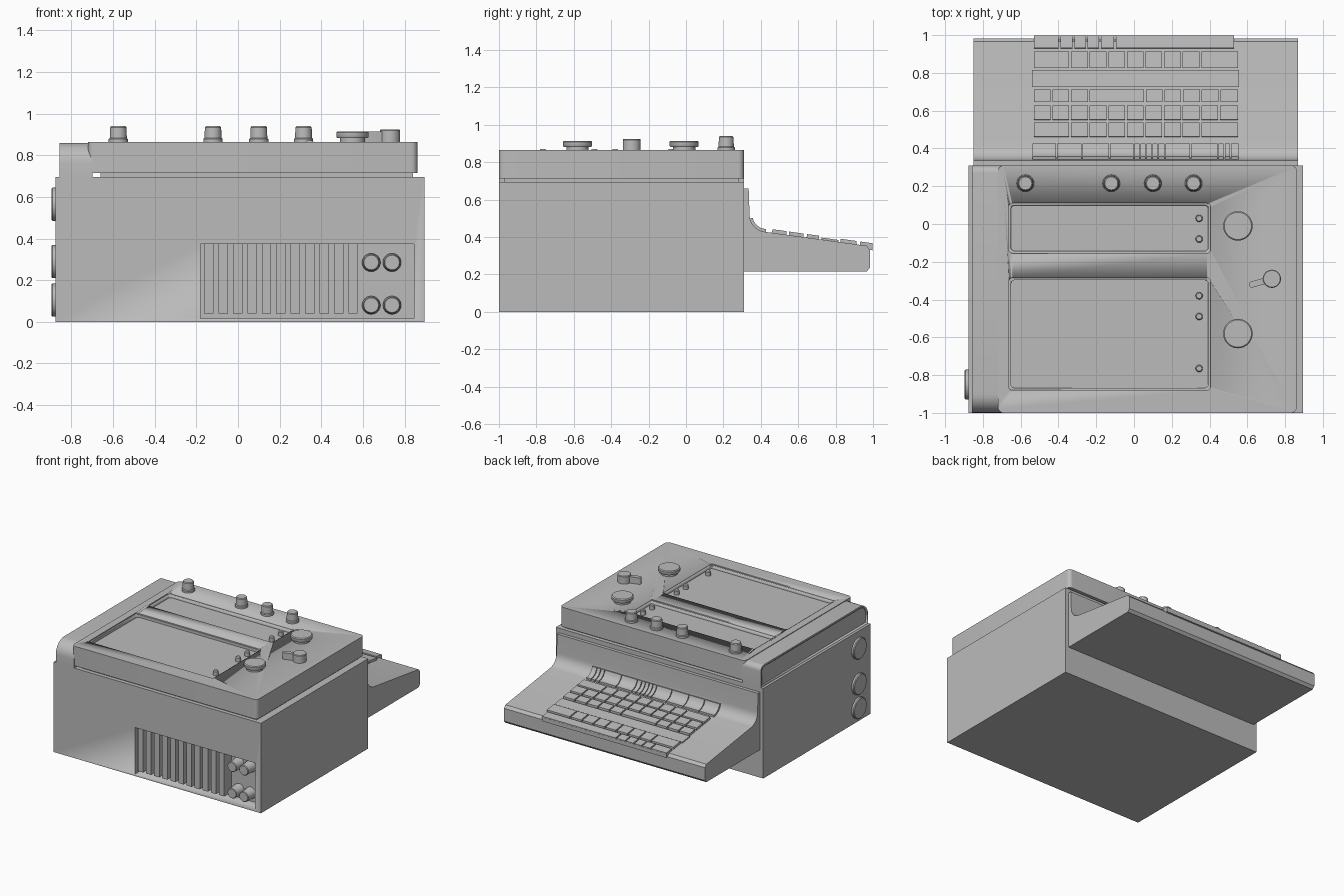
import bpy, bmesh, math
from mathutils import Vector, Matrix

if "Cube" in bpy.data.objects:
    bpy.data.objects.remove(bpy.data.objects["Cube"])

GREY = (0.5, 0.5, 0.5, 1)
mat = bpy.data.materials.new("plain grey")
mat.use_nodes = True
mat.diffuse_color = GREY
mat.node_tree.nodes["Principled BSDF"].inputs["Base Color"].default_value = GREY


def finish(name, bm, smooth=True):
    bmesh.ops.recalc_face_normals(bm, faces=bm.faces)
    me = bpy.data.meshes.new(name)
    bm.to_mesh(me)
    bm.free()
    me.materials.append(mat)
    ob = bpy.data.objects.new(name, me)
    bpy.context.collection.objects.link(ob)
    bpy.ops.object.select_all(action='DESELECT')
    bpy.context.view_layer.objects.active = ob
    ob.select_set(True)
    if smooth:
        bpy.ops.object.shade_smooth_by_angle(angle=math.radians(35))
    return ob


def add_box(bm, x, y, z):
    """Box from (low, high) ranges; returns its vertices."""
    size = Matrix.Diagonal((x[1] - x[0], y[1] - y[0], z[1] - z[0], 1))
    mid = Matrix.Translation((sum(x) / 2, sum(y) / 2, sum(z) / 2))
    return bmesh.ops.create_cube(bm, size=1, matrix=mid @ size)["verts"]


def box(name, x, y, z, radius=0):
    """Box with optionally rounded vertical edges."""
    bm = bmesh.new()
    add_box(bm, x, y, z)
    if radius:
        edges = [e for e in bm.edges if abs(e.verts[0].co.z - e.verts[1].co.z) > 1e-5]
        bmesh.ops.bevel(bm, geom=edges, offset=radius, segments=6, profile=0.5, affect='EDGES')
    return finish(name, bm)


def extrude_x(name, profile, x0, x1):
    """Side profile of (y, z) points extruded along x."""
    bm = bmesh.new()
    face = bm.faces.new([bm.verts.new((x0, y, z)) for y, z in profile])
    new = bmesh.ops.extrude_face_region(bm, geom=[face])["geom"]
    bmesh.ops.translate(bm, vec=(x1 - x0, 0, 0),
                        verts=[v for v in new if isinstance(v, bmesh.types.BMVert)])
    return finish(name, bm)


def knob(name, base, axis, rings, sides=32):
    """Turned part: rings of (radius, height) along an axis."""
    bm = bmesh.new()
    rot = Vector((0, 0, 1)).rotation_difference(Vector(axis)).to_matrix()
    loops = []
    for r, h in rings:
        angles = [2 * math.pi * i / sides for i in range(sides)]
        loops.append([bm.verts.new(Vector(base) + rot @ Vector((r * math.cos(a), r * math.sin(a), h)))
                      for a in angles])
    for a, b in zip(loops, loops[1:]):
        for i in range(sides):
            j = (i + 1) % sides
            bm.faces.new((a[i], a[j], b[j], b[i]))
    bm.faces.new(loops[0])
    bm.faces.new(loops[-1])
    return finish(name, bm)


def cut(target, cutter):
    mod = target.modifiers.new("cut", 'BOOLEAN')
    mod.operation = 'DIFFERENCE'
    mod.object = cutter
    bpy.context.view_layer.objects.active = target
    bpy.ops.object.modifier_apply(modifier=mod.name)
    bpy.data.objects.remove(cutter)


def arc(cy, cz, r, a0, a1, n=8):
    steps = [math.radians(a0 + (a1 - a0) * i / n) for i in range(n + 1)]
    return [(cy + r * math.cos(a), cz + r * math.sin(a)) for a in steps]


# Main body with the recessed vent bay on the front
body = box("body", (-0.877, 0.896), (-1, 0.31), (0, 0.695))
cut(body, box("vent_cutter", (-0.18, 0.845), (-1.1, -0.9), (0.015, 0.375)))
bm = bmesh.new()
for i in range(11):
    x = -0.163 + i * 0.0693
    add_box(bm, (x, x + 0.045), (-0.99, -0.895), (0.04, 0.374))
finish("vent_slats", bm, False)
for x in (0.64, 0.74):
    for z in (0.08, 0.285):
        knob("vent_knob", (x, -0.895, z), (0, -1, 0), [(0.044, 0), (0.044, 0.02), (0.041, 0.03), (0.039, 0.09), (0.035, 0.095)])

# Lid with two stepped trays
box("lid_neck", (-0.66, 0.84), (-0.97, 0.28), (0.69, 0.72))
lid = box("lid", (-0.72, 0.862), (-1, 0.31), (0.714, 0.865), 0.03)
for y0, y1 in ((-0.155, 0.11), (-0.88, -0.285)):
    for inset, floor in ((0, 0.857), (0.012, 0.835)):
        cut(lid, box("tray_cutter", (-0.663 + inset, 0.405 - inset),
                     (y0 + inset, y1 - inset), (floor, 1), 0.02))
for y in (0.03, -0.08, -0.38, -0.49, -0.765):
    knob("tray_pin", (0.345, y, 0.83), (0, 0, 1), [(0.019, 0), (0.019, 0.034), (0.014, 0.04)], 16)

# Rounded cover beside the lid, with a shallow recess on its outer side
def cover_profile(m):
    return ([(0.31 - m, 0.69 + m)] + arc(0.27, 0.82, 0.04 - m, 0, 90)
            + arc(-0.9, 0.76, 0.1 - m, 90, 180) + [(-1 + m, 0.69 + m)])


cover = extrude_x("side_cover", cover_profile(0), -0.857, -0.70)
cut(cover, extrude_x("cover_cutter", cover_profile(0.014), -0.9, -0.845))

# Controls on the lid
for x in (-0.575, -0.12, 0.1, 0.315):
    knob("top_knob", (x, 0.215, 0.86), (0, 0, 1),
         [(0.046, 0), (0.046, 0.018), (0.041, 0.024), (0.039, 0.074), (0.034, 0.08)])
for y in (-0.01, -0.58):
    knob("dial", (0.55, y, 0.86), (0, 0, 1),
         [(0.06, 0), (0.06, 0.023), (0.074, 0.023), (0.078, 0.029), (0.078, 0.049), (0.072, 0.055)])
knob("pointer_hub", (0.73, -0.29, 0.86), (0, 0, 1), [(0.048, 0), (0.048, 0.06), (0.044, 0.065)])
bm = bmesh.new()
pointer = add_box(bm, (-0.125, 0), (-0.016, 0.016), (0.86, 0.915))
ends = [e for e in bm.edges if all(v.co.x < -0.1 for v in e.verts) and abs(e.verts[0].co.z - e.verts[1].co.z) > 0.01]
bmesh.ops.bevel(bm, geom=ends, offset=0.014, segments=4, profile=0.5, affect='EDGES')
bm.transform(Matrix.Translation((0.73, -0.29, 0)) @ Matrix.Rotation(math.radians(16), 4, 'Z'))
finish("pointer_arm", bm)

# Discs on the right side
for z in (0.105, 0.29, 0.565):
    knob("side_disc", (-0.87, -0.85, z), (-1, 0, 0), [(0.08, 0), (0.08, 0.021), (0.074, 0.027)])

# Keyboard shelf sweeping out from the back
SLOPE = -0.14


def deck(y):
    return 0.43 + SLOPE * (y - 0.42)


sweep = arc(0.43, 0.518, 0.09, 180, 262)
shelf = ([(0.305, 0.215), (0.305, 0.66), (0.335, 0.66)] + sweep
         + [(0.965, deck(0.965)), (0.983, deck(0.983) - 0.018), (0.983, 0.235), (0.965, 0.215)])
extrude_x("keyboard_shelf", shelf, -0.85, 0.868)

# Key rows: near y, far y, and the x edges between keys
UNIT = 0.0985


def steps(first, count):
    return [first + UNIT * i for i in range(count)]


rows = [
    (0.455, 0.54, [-0.535] + steps(-0.338, 8) + [0.555]),
    (0.545, 0.63, steps(-0.535, 11) + [0.555]),
    (0.64, 0.715, steps(-0.535, 4) + steps(0.058, 5) + [0.555]),
    (0.82, 0.915, [-0.535] + steps(-0.338, 8) + [0.555]),
    (0.925, 1.0, [-0.535, -0.395, -0.32, -0.25, -0.18, -0.10, 0.535]),
]
bm = bmesh.new()
for y0, y1, xs in rows:
    for x0, x1 in zip(xs, xs[1:]):
        for v in add_box(bm, (x0 + 0.005, x1 - 0.005), (y0 + 0.003, y1 - 0.003), (-0.02, 0.018)):
            if v.co.z > 0:      # taper the cap slightly
                v.co.y += 0.004 if v.co.y < (y0 + y1) / 2 else 0
            v.co.z += deck(v.co.y)
finish("keys", bm, False)
strip = [(0.725, deck(0.725)), (0.725, deck(0.725) + 0.01), (0.815, deck(0.815) + 0.01), (0.815, deck(0.815))]
extrude_x("key_divider", strip, -0.54, 0.555)
extrude_x("front_lip", [(0.975, 0.33), (0.975, 0.36), (0.998, 0.36), (0.998, 0.33)], -0.53, 0.53)

# Curved keys following the sweep
outer, inner = arc(0.43, 0.518, 0.095, 192, 268, 6), arc(0.43, 0.518, 0.075, 268, 192, 6)
edges = [-0.54, -0.41, -0.275, -0.13, 0.0, 0.032, 0.064, 0.096, 0.128, 0.165, 0.30, 0.445, 0.478, 0.511, 0.555]
for x0, x1 in zip(edges, edges[1:]):
    extrude_x("curved_key", outer + inner, x0 + 0.003, x1 - 0.003)
